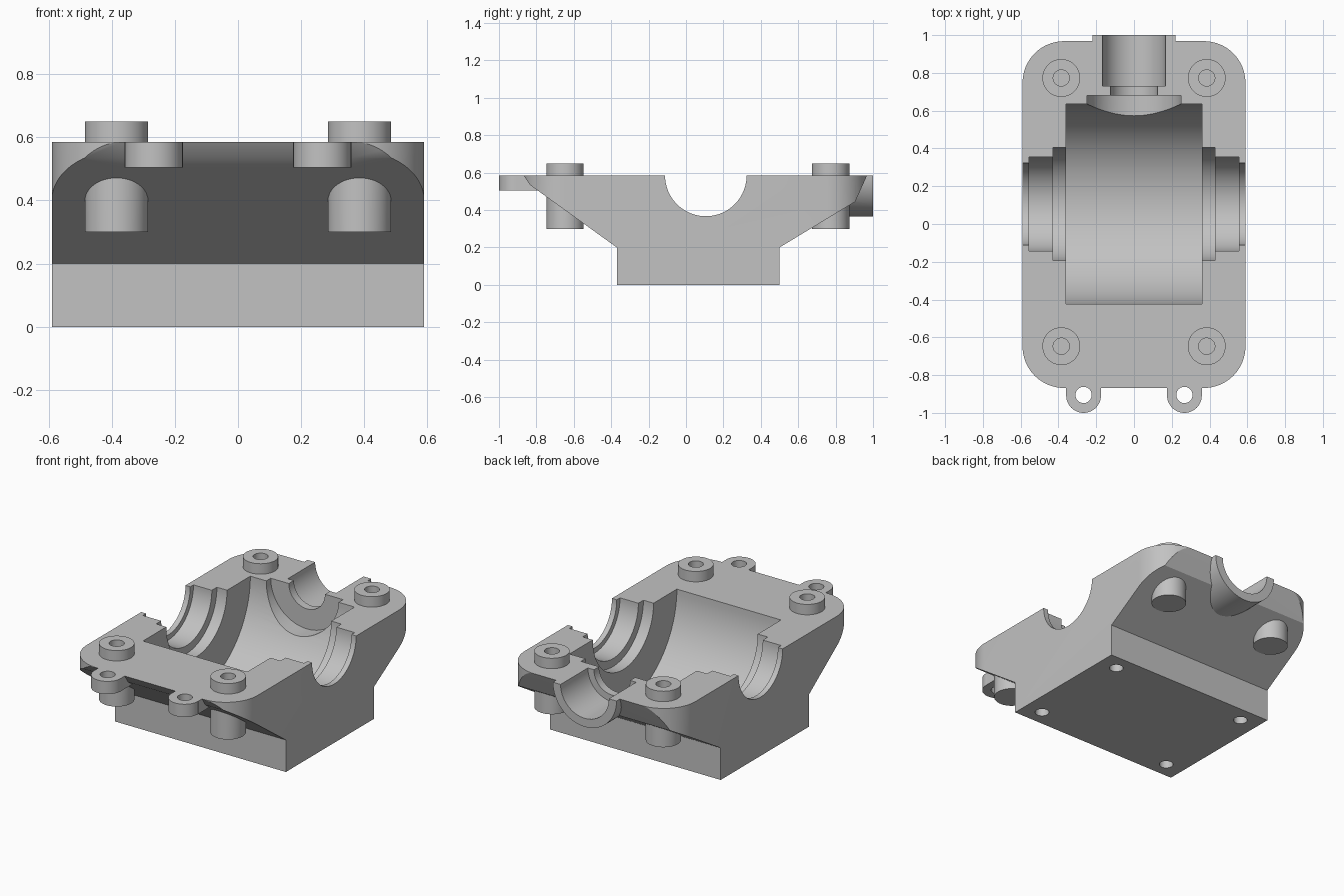
import bpy, bmesh, math
from mathutils import Matrix, Vector

cube = bpy.data.objects.get("Cube")
if cube:
    bpy.data.objects.remove(cube, do_unlink=True)

TOP = 0.585        # split plane
HALF_W = 0.59      # half width of the casting
BORE_Y = 0.106     # shaft axis position

metal = bpy.data.materials.new("cast grey")
metal.use_nodes = True
GREY = (0.54, 0.54, 0.54, 1)
metal.diffuse_color = GREY
metal.node_tree.nodes["Principled BSDF"].inputs["Base Color"].default_value = GREY


def finish(name, bm):
    bmesh.ops.recalc_face_normals(bm, faces=bm.faces[:])
    mesh = bpy.data.meshes.new(name)
    bm.to_mesh(mesh)
    bm.free()
    mesh.materials.append(metal)
    obj = bpy.data.objects.new(name, mesh)
    bpy.context.collection.objects.link(obj)
    return obj


def prism(name, points, direction):
    """Extrude a closed outline of 3D points along a vector."""
    bm = bmesh.new()
    face = bm.faces.new([bm.verts.new(p) for p in points])
    ext = bmesh.ops.extrude_face_region(bm, geom=[face])
    moved = [v for v in ext["geom"] if isinstance(v, bmesh.types.BMVert)]
    bmesh.ops.translate(bm, verts=moved, vec=direction)
    return finish(name, bm)


def box(name, x0, x1, y0, y1, z0, z1):
    return prism(name, [(x0, y0, z0), (x1, y0, z0), (x1, y1, z0), (x0, y1, z0)], (0, 0, z1 - z0))


def turned(name, profile, axis, centre, segments=64):
    """Solid of revolution; profile is (distance along axis, radius)."""
    bm = bmesh.new()
    rings = []
    for along, radius in profile:
        rings.append([bm.verts.new((radius * math.cos(math.tau * i / segments),
                                    radius * math.sin(math.tau * i / segments), along))
                      for i in range(segments)])
    for a, b in zip(rings, rings[1:]):
        for i in range(segments):
            j = (i + 1) % segments
            bm.faces.new((a[i], a[j], b[j], b[i]))
    bm.faces.new(rings[0])
    bm.faces.new(rings[-1])
    turn = Vector((0, 0, 1)).rotation_difference(Vector(axis)).to_matrix().to_4x4()
    bm.transform(Matrix.Translation(centre) @ turn)
    return finish(name, bm)


def post(name, x, y, radius, z0, z1):
    return turned(name, [(z0, radius), (z1, radius)], (0, 0, 1), (x, y, 0), 48)


def combine(target, tool, operation):
    mod = target.modifiers.new(operation.lower(), "BOOLEAN")
    mod.operation = operation
    mod.solver = "EXACT"
    mod.object = tool
    bpy.context.view_layer.objects.active = target
    bpy.ops.object.modifier_apply(modifier=mod.name)
    bpy.data.objects.remove(tool, do_unlink=True)


# Body: side profile of foot and flared flanges
side = [(-0.37, 0), (0.50, 0), (0.50, 0.20), (0.905, 0.445), (0.968, TOP), (0.968, 0.8),
        (-0.868, 0.8), (-0.868, TOP), (-0.835, 0.535), (-0.37, 0.20)]
housing = prism("lower_housing", [(-HALF_W, y, z) for y, z in side], (2 * HALF_W, 0, 0))

# Rounded plan outline trims the flange corners
R = 0.22
outline = []
corners = [(1, 0.968, 0), (-1, 0.968, 90), (-1, -0.868, 180), (1, -0.868, 270)]
for sx, y, start in corners:
    cy = y - math.copysign(R, y)
    for i in range(17):
        a = math.radians(start + 90 * i / 16)
        outline.append((sx * (HALF_W - R) + R * math.cos(a), cy + R * math.sin(a), -0.1))
combine(housing, prism("plan_outline", outline, (0, 0, 1.2)), "INTERSECT")

# Rear neck for the cross shaft
combine(housing, turned("rear_neck", [(0.70, 0.22), (1.0, 0.22)], (0, 1, 0), (0, 0, TOP)), "UNION")

# Front lugs
for s in (-1, 1):
    x, r = s * 0.267, 0.092
    combine(housing, box("lug_web", x - r, x + r, -0.905, -0.78, 0.505, 0.75), "UNION")
    combine(housing, post("lug", x, -0.908, r, 0.505, 0.75), "UNION")

# Flat split plane
combine(housing, box("split_plane", -1, 1, -1.2, 1.2, TOP, 1.2), "DIFFERENCE")

# Stepped main bore with bearing seats
half = [(0.36, 0.53), (0.36, 0.30), (0.43, 0.30), (0.43, 0.25),
        (0.557, 0.25), (0.557, 0.218), (0.70, 0.218)]
bore = [(-x, r) for x, r in reversed(half)] + half
combine(housing, turned("main_bore", bore, (1, 0, 0), (0, BORE_Y, TOP), 96), "DIFFERENCE")

# Stepped neck bore
neck = [(0.30, 0.25), (0.68, 0.25), (0.68, 0.125), (0.73, 0.125), (0.73, 0.167), (1.1, 0.167)]
combine(housing, turned("neck_bore", neck, (0, 1, 0), (0, 0, TOP)), "DIFFERENCE")

# Bolt bosses, lug holes and mounting holes under the foot
for s in (-1, 1):
    for y in (-0.647, 0.773):
        combine(housing, post("bolt_boss", s * 0.385, y, 0.10, 0.30, 0.65), "UNION")
        combine(housing, post("bolt_hole", s * 0.385, y, 0.043, 0.36, 0.80), "DIFFERENCE")
    combine(housing, post("lug_hole", s * 0.267, -0.905, 0.043, 0.3, 0.8), "DIFFERENCE")
    for y in (-0.27, 0.40):
        combine(housing, post("foot_hole", s * 0.47, y, 0.04, -0.1, 0.15), "DIFFERENCE")

# Smooth the turned surfaces, keep machined edges sharp
for obj in bpy.context.selected_objects:
    obj.select_set(False)
housing.select_set(True)
bpy.context.view_layer.objects.active = housing
bpy.ops.object.shade_smooth_by_angle(angle=math.radians(25))
